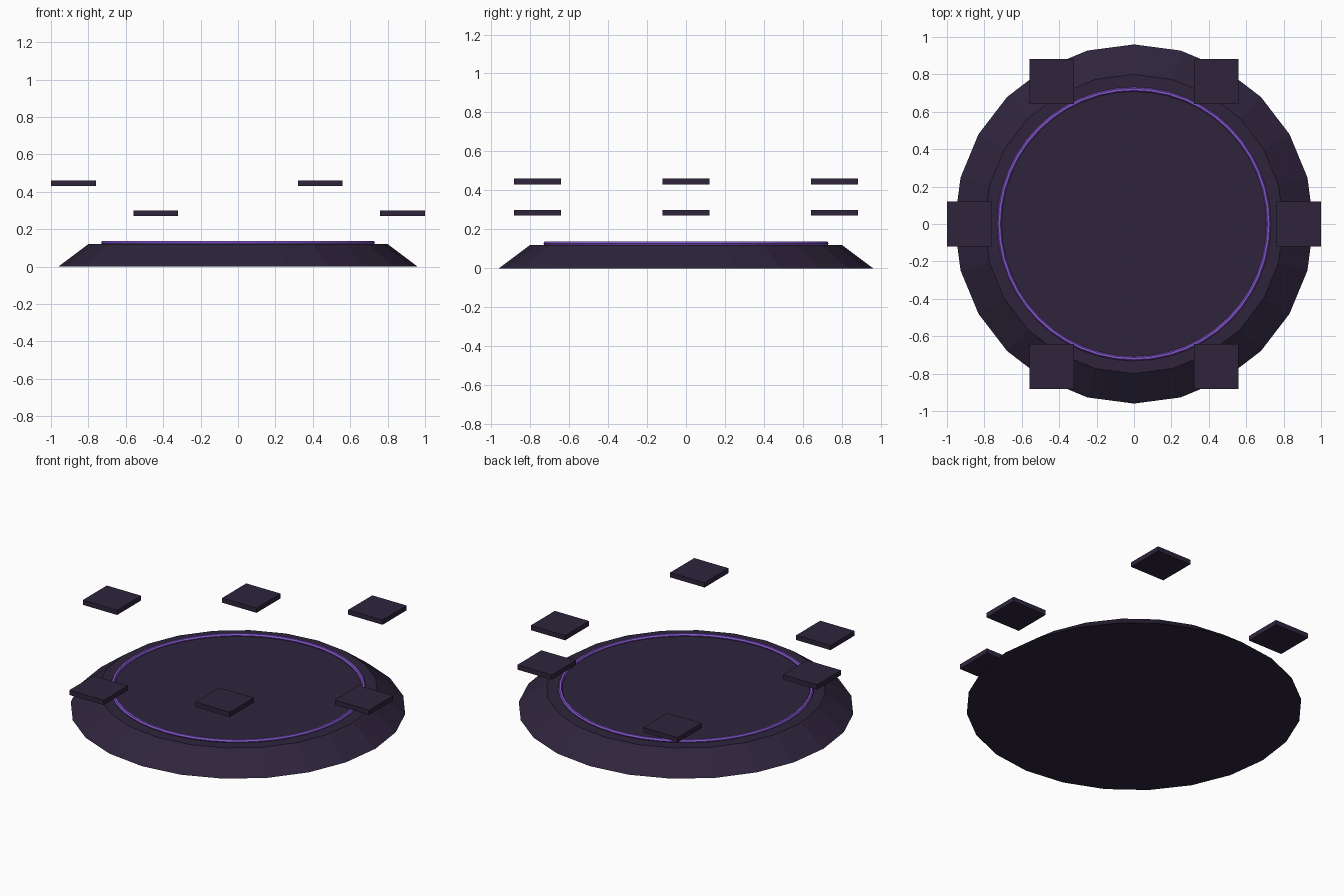
import bpy, math

if "Cube" in bpy.data.objects:
    bpy.data.objects.remove(bpy.data.objects["Cube"])


def material(name, rgb):
    """Flat colour from sRGB 0-255 values."""
    m = bpy.data.materials.new(name)
    lin = [((c / 255 + 0.055) / 1.055) ** 2.4 for c in rgb]
    m.diffuse_color = (*lin, 1)
    m.use_nodes = True
    m.node_tree.nodes["Principled BSDF"].inputs["Base Color"].default_value = m.diffuse_color
    return m


def finish(name, mat):
    o = bpy.context.object
    o.name = o.data.name = name
    o.data.materials.append(mat)
    return o


dark = material("dark purple stone", (46, 36, 60))
glow = material("bright violet", (132, 86, 204))

# Tapered 24-sided dais
bpy.ops.mesh.primitive_cone_add(vertices=24, radius1=0.96, radius2=0.80,
                                depth=0.12, location=(0, 0, 0.06))
finish("dais", dark)

# Thin glowing ring on the dais top
bpy.ops.mesh.primitive_torus_add(major_radius=0.72, minor_radius=0.012,
                                 major_segments=48, minor_segments=6,
                                 location=(0, 0, 0.127))
finish("glow_ring", glow)

# Six floating square slabs, alternating low and high
for i in range(6):
    a = math.radians(60 * i)
    z = 0.445 if i % 2 else 0.285
    bpy.ops.mesh.primitive_cube_add(
        size=1, location=(0.88 * math.cos(a), 0.88 * math.sin(a), z))
    slab = finish(f"floating_slab_{i + 1}", dark)
    slab.scale = (0.24, 0.24, 0.03)
